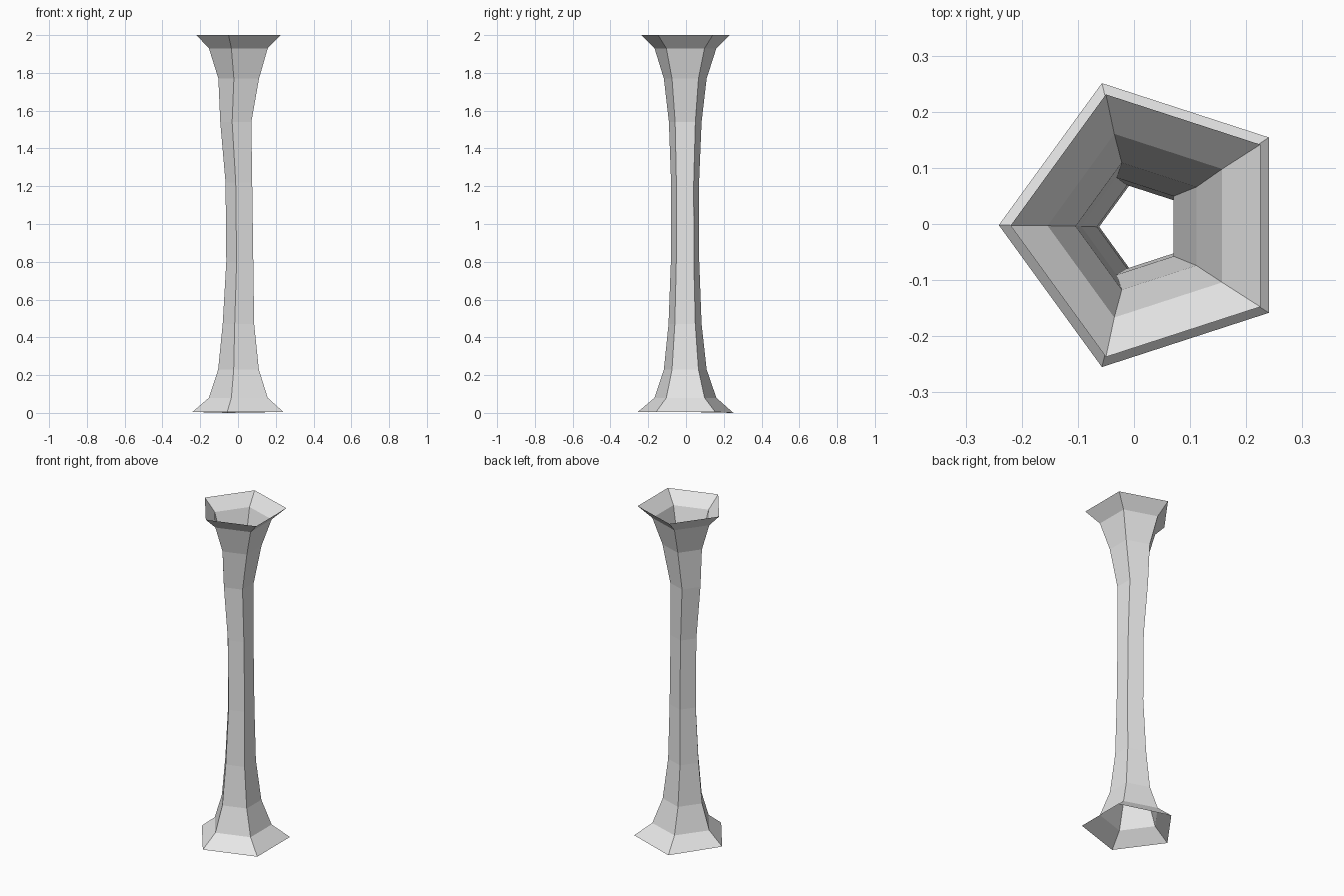
import bpy, bmesh
from math import cos, sin, pi

cube = bpy.data.objects.get("Cube")
if cube:
    bpy.data.objects.remove(cube, do_unlink=True)

SIDES = 5
# Each ring of the shaft: height, radius, x shift, y shift
RINGS = [
    (0.005, 0.266, 0.025, -0.002),
    (0.08, 0.172, 0.018, -0.003),
    (0.23, 0.119, 0.014, -0.004),
    (0.47, 0.092, 0.011, -0.005),
    (0.80, 0.079, 0.017, -0.005),
    (1.22, 0.078, 0.012, -0.005),
    (1.54, 0.091, -0.003, -0.004),
    (1.77, 0.119, 0.015, -0.004),
    (1.93, 0.172, 0.018, -0.003),
    (2.00, 0.246, 0.026, -0.003),
]

# Plain grey stone
stone = bpy.data.materials.new("light_grey")
stone.use_nodes = True
grey = (0.8, 0.8, 0.8, 1)
stone.diffuse_color = grey
stone.node_tree.nodes["Principled BSDF"].inputs["Base Color"].default_value = grey

# Open five-sided shaft, flared at both ends
bm = bmesh.new()
rings = []
for z, r, cx, cy in RINGS:
    angles = [pi + 2 * pi * i / SIDES for i in range(SIDES)]
    rings.append([bm.verts.new((cx + r * cos(a), cy + r * sin(a), z)) for a in angles])

# The rear corner of the foot touches the ground
max(rings[0], key=lambda v: v.co.y).co.z = 0

for low, high in zip(rings, rings[1:]):
    for i in range(SIDES):
        j = (i + 1) % SIDES
        bm.faces.new((low[i], low[j], high[j], high[i]))

mesh = bpy.data.meshes.new("flared_column")
bm.to_mesh(mesh)
bm.free()
mesh.materials.append(stone)
column = bpy.data.objects.new("flared_column", mesh)
bpy.context.collection.objects.link(column)
